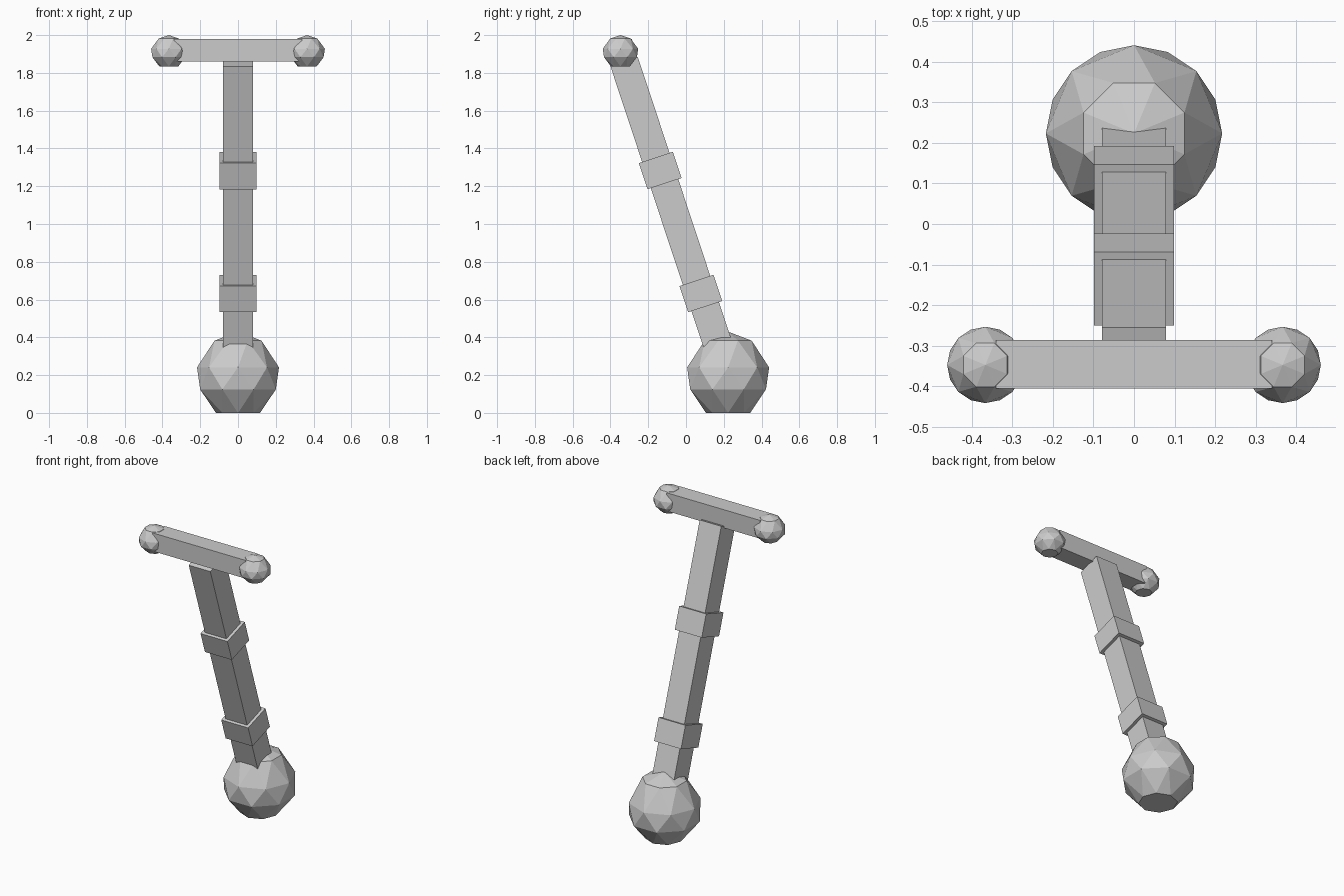
import bpy, bmesh, math
from mathutils import Matrix, Vector

if "Cube" in bpy.data.objects:
    bpy.data.objects.remove(bpy.data.objects["Cube"])

grey = bpy.data.materials.new("light_grey")
grey.diffuse_color = (0.6, 0.6, 0.6, 1)
grey.use_nodes = True
grey.node_tree.nodes["Principled BSDF"].inputs["Base Color"].default_value = grey.diffuse_color


def finish(name, bm):
    bmesh.ops.recalc_face_normals(bm, faces=bm.faces)
    mesh = bpy.data.meshes.new(name)
    bm.to_mesh(mesh)
    bm.free()
    mesh.materials.append(grey)
    obj = bpy.data.objects.new(name, mesh)
    bpy.context.scene.collection.objects.link(obj)
    return obj


def box(name, center, size, tilt=0.0):
    bm = bmesh.new()
    bmesh.ops.create_cube(bm, size=1, matrix=Matrix.LocRotScale(
        Vector(center), Matrix.Rotation(tilt, 3, 'X').to_quaternion(), Vector(size)))
    return finish(name, bm)


def faceted_ball(name, x, y, base, radius, height):
    """Eight-sided ball of staggered rings, flat below and pointed on top."""
    bm = bmesh.new()
    rings = []
    # ring radius and height as fractions, with half-step turns
    for r, h, turn in ((0.54, 0, 0), (1, 0.29, 0.5), (1, 0.56, 0), (0.62, 0.89, 0.5)):
        ring = []
        for i in range(8):
            a = (i + turn) * math.pi / 4
            ring.append(bm.verts.new((x + radius * r * math.cos(a),
                                      y + radius * r * math.sin(a), base + height * h)))
        rings.append((ring, turn))
    for (low, t), (up, _) in zip(rings, rings[1:]):
        for i in range(8):
            j = (i + 1) % 8
            if t == 0:
                bm.faces.new((low[i], low[j], up[i]))
                bm.faces.new((low[j], up[j], up[i]))
            else:
                bm.faces.new((low[i], up[j], up[i]))
                bm.faces.new((low[i], low[j], up[j]))
    bm.faces.new(rings[0][0][::-1])
    apex = bm.verts.new((x, y, base + height))
    top = rings[-1][0]
    for i in range(8):
        bm.faces.new((top[i], top[(i + 1) % 8], apex))
    return finish(name, bm)


# Leaning shaft and its two collars share one axis
SLOPE = 0.331
TILT = math.atan(SLOPE)


def on_axis(z):
    return (0, 0.288 - SLOPE * z, z)


z0, z1 = 0.22, 1.859
box("shaft", on_axis((z0 + z1) / 2), (0.157, 0.153, (z1 - z0) / math.cos(TILT)), TILT)
for name, z in (("lower_collar", 0.632), ("upper_collar", 1.283)):
    box(name, on_axis(z), (0.196, 0.19, 0.146), TILT)

# Crossbar with end knobs
box("crossbar", (0, -0.345, 1.92), (0.68, 0.12, 0.12))
for side, name in ((-1, "left_knob"), (1, "right_knob")):
    faceted_ball(name, side * 0.366, -0.347, 1.835, 0.094, 0.165)

# Large ball at the foot
faceted_ball("base_ball", 0, 0.223, 0, 0.217, 0.43)
